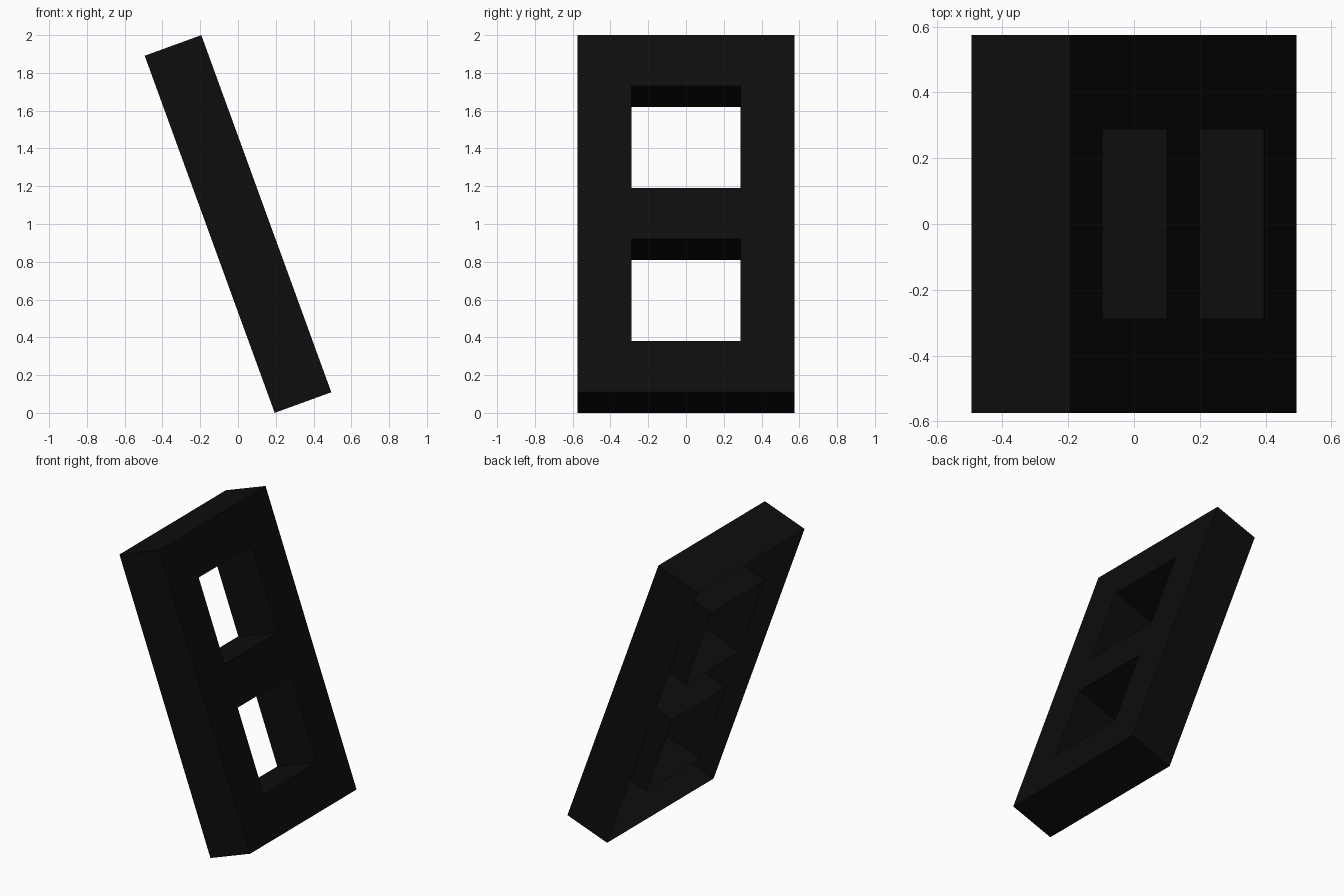
import bpy
import bmesh
from math import radians
from mathutils import Matrix

cube = bpy.data.objects.get("Cube")
if cube:
    bpy.data.objects.remove(cube, do_unlink=True)

UNIT = 0.2874        # width of one bar of the frame
DEPTH = 0.319
LEAN = radians(-20)
COLUMNS = (-2, -1, 1, 2)
ROWS = (-3.5, -2.5, -0.5, 0.5, 2.5, 3.5)

# Near-black material
black = bpy.data.materials.new("black")
black.use_nodes = True
colour = (0.004, 0.004, 0.004, 1)
black.diffuse_color = colour
black.node_tree.nodes["Principled BSDF"].inputs["Base Color"].default_value = colour

# Front face: a grid of cells with two window openings left out
bm = bmesh.new()
grid = [[bm.verts.new((DEPTH / 2, y * UNIT, z * UNIT)) for y in COLUMNS] for z in ROWS]
for r in range(len(ROWS) - 1):
    for c in range(len(COLUMNS) - 1):
        if c == 1 and r in (1, 3):
            continue
        bm.faces.new((grid[r][c], grid[r][c + 1], grid[r + 1][c + 1], grid[r + 1][c]))

# Outer sides and window walls, leaving the underside open
border = [e for e in bm.edges if e.is_boundary]
walls = bmesh.ops.extrude_edge_only(bm, edges=border)["geom"]
bmesh.ops.translate(bm, vec=(-DEPTH, 0, 0),
                    verts=[g for g in walls if isinstance(g, bmesh.types.BMVert)])
bmesh.ops.recalc_face_normals(bm, faces=bm.faces[:])

# Lean the frame back and stand it on the ground
bm.transform(Matrix.Translation((0, 0, 1)) @ Matrix.Rotation(LEAN, 4, "Y"))

mesh = bpy.data.meshes.new("leaning_window_frame")
bm.to_mesh(mesh)
bm.free()
mesh.materials.append(black)
frame = bpy.data.objects.new("leaning_window_frame", mesh)
bpy.context.collection.objects.link(frame)
